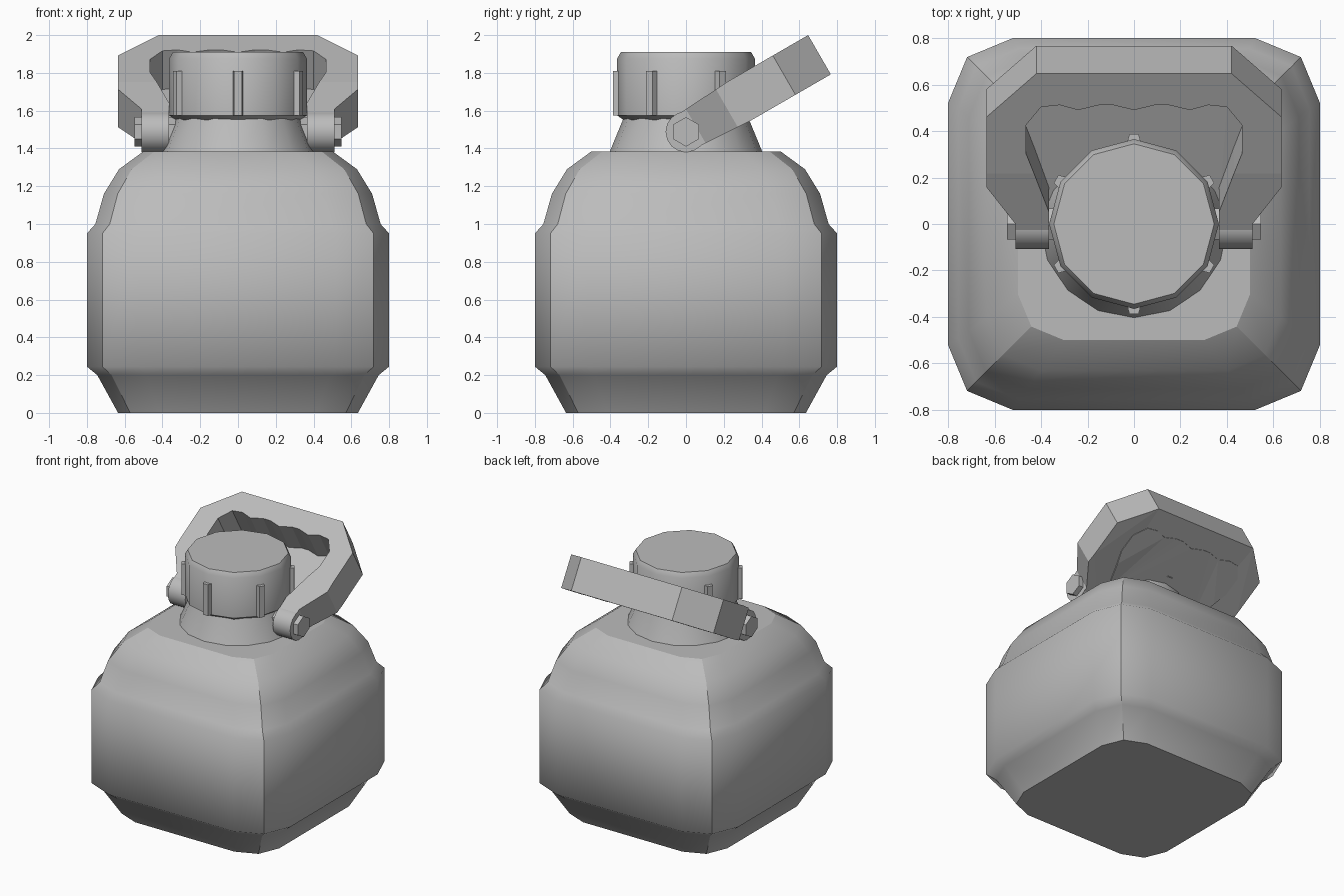
import bpy, bmesh, math
from mathutils import Matrix, Vector

if "Cube" in bpy.data.objects:
    bpy.data.objects.remove(bpy.data.objects["Cube"])

GREY = (0.5, 0.5, 0.5, 1)
plastic = bpy.data.materials.new("grey plastic")
plastic.use_nodes = True
plastic.diffuse_color = GREY
plastic.node_tree.nodes["Principled BSDF"].inputs["Base Color"].default_value = GREY


def finish(bm, name, angle=None):
    bmesh.ops.recalc_face_normals(bm, faces=bm.faces)
    mesh = bpy.data.meshes.new(name)
    bm.to_mesh(mesh)
    bm.free()
    mesh.materials.append(plastic)
    ob = bpy.data.objects.new(name, mesh)
    bpy.context.collection.objects.link(ob)
    if angle:
        bpy.ops.object.select_all(action="DESELECT")
        ob.select_set(True)
        bpy.context.view_layer.objects.active = ob
        bpy.ops.object.shade_smooth_by_angle(angle=math.radians(angle))
    return ob


def loft(bm, rings):
    """Skin a list of point rings and cap both ends."""
    loops = [[bm.verts.new(p) for p in ring] for ring in rings]
    for a, b in zip(loops, loops[1:]):
        for i in range(len(a)):
            j = (i + 1) % len(a)
            bm.faces.new((a[i], a[j], b[j], b[i]))
    bm.faces.new(loops[0][::-1])
    bm.faces.new(loops[-1])


def circle(r, z, n):
    return [(r * math.cos(math.tau * i / n), r * math.sin(math.tau * i / n), z) for i in range(n)]


def rounded_square(half, r, z):
    """Square ring whose corners are two-segment arcs."""
    ring = []
    for k in range(4):
        c = Matrix.Rotation(k * math.pi / 2, 3, "Z") @ Vector((half - r, half - r, z))
        for a in (0, 45, 90):
            t = math.radians(a + 90 * k)
            ring.append(c + Vector((r * math.cos(t), r * math.sin(t), 0)))
    return ring


# Body: rounded-square tank with a raised middle band
levels = [(0.635, 0.22, 0), (0.745, 0.26, 0.2), (0.8, 0.28, 0.245), (0.8, 0.28, 0.95),
          (0.755, 0.26, 1.0), (0.71, 0.25, 1.16), (0.63, 0.23, 1.29), (0.5, 0.2, 1.385)]
bm = bmesh.new()
loft(bm, [rounded_square(*level) for level in levels])
body = finish(bm, "tank_body", 58)
for edge in body.data.edges:
    a, b = (body.data.vertices[i].co for i in edge.vertices)
    corner = all(abs(abs(p.x) - abs(p.y)) < 0.001 for p in (a, b))
    rim = a.z == b.z and (a.z > 1.38 or a.z == 0)
    if corner or rim:
        edge.use_edge_sharp = True

# Neck
bm = bmesh.new()
loft(bm, [circle(0.405, 1.38, 16), circle(0.335, 1.55, 16), circle(0.32, 1.6, 16)])
finish(bm, "neck", 40)

# Screw cap
bm = bmesh.new()
loft(bm, [circle(r, z, 12) for r, z in
          [(0.33, 1.55), (0.365, 1.575), (0.365, 1.875), (0.345, 1.91)]])
finish(bm, "screw_cap", 35)

# Grip ribs around the cap
bm = bmesh.new()
for k in range(6):
    turn = Matrix.Rotation(math.radians(30 + 60 * k), 3, "Z")
    outline = [(0.33, -0.035), (0.387, -0.02), (0.387, 0.02), (0.33, 0.035)]
    loft(bm, [[turn @ Vector((x, y, z)) for x, y in outline] for z in (1.575, 1.81)])
finish(bm, "cap_ribs")

# Handle: right half of the outline, mirrored, extruded and tilted back
PIVOT_Z = 1.488
tilt = Matrix.Translation((0, 0, PIVOT_Z)) @ Matrix.Rotation(math.radians(30), 4, "X")
outer = [(0.42, 0.816), (0.635, 0.6), (0.635, 0.32), (0.635, 0.25), (0.51, 0.06), (0.51, 0)]
inner = [(0, 0.635), (0.09, 0.66), (0.15, 0.66), (0.24, 0.635), (0.32, 0.66), (0.4, 0.65),
         (0.465, 0.56), (0.465, 0.42), (0.43, 0.32), (0.365, 0.12), (0.365, 0)]


def half_depth(u):
    return 0.1 + 0.02 * min(1, u / 0.32)


right = outer + inner[::-1]
outline = right + [(-x, u) for x, u in right[-2::-1]]
bm = bmesh.new()
loft(bm, [[tilt @ Vector((x, u, s * half_depth(u))) for x, u in outline] for s in (-1, 1)])
bmesh.ops.triangulate(bm, faces=[f for f in bm.faces if len(f.verts) > 4])
finish(bm, "carry_handle")

# Hinge barrels and hexagonal pins on both sides
for side, word in ((1, "left"), (-1, "right")):
    for part, r, n, x0, x1, angle in (("hinge_barrel", 0.108, 16, 0.365, 0.51, 40),
                                      ("hinge_pin", 0.078, 6, 0.3, 0.547, None)):
        bm = bmesh.new()
        loft(bm, [[(side * x, q, p + PIVOT_Z) for p, q, _ in circle(r, 0, n)] for x in (x0, x1)])
        finish(bm, f"{word}_{part}", angle)
